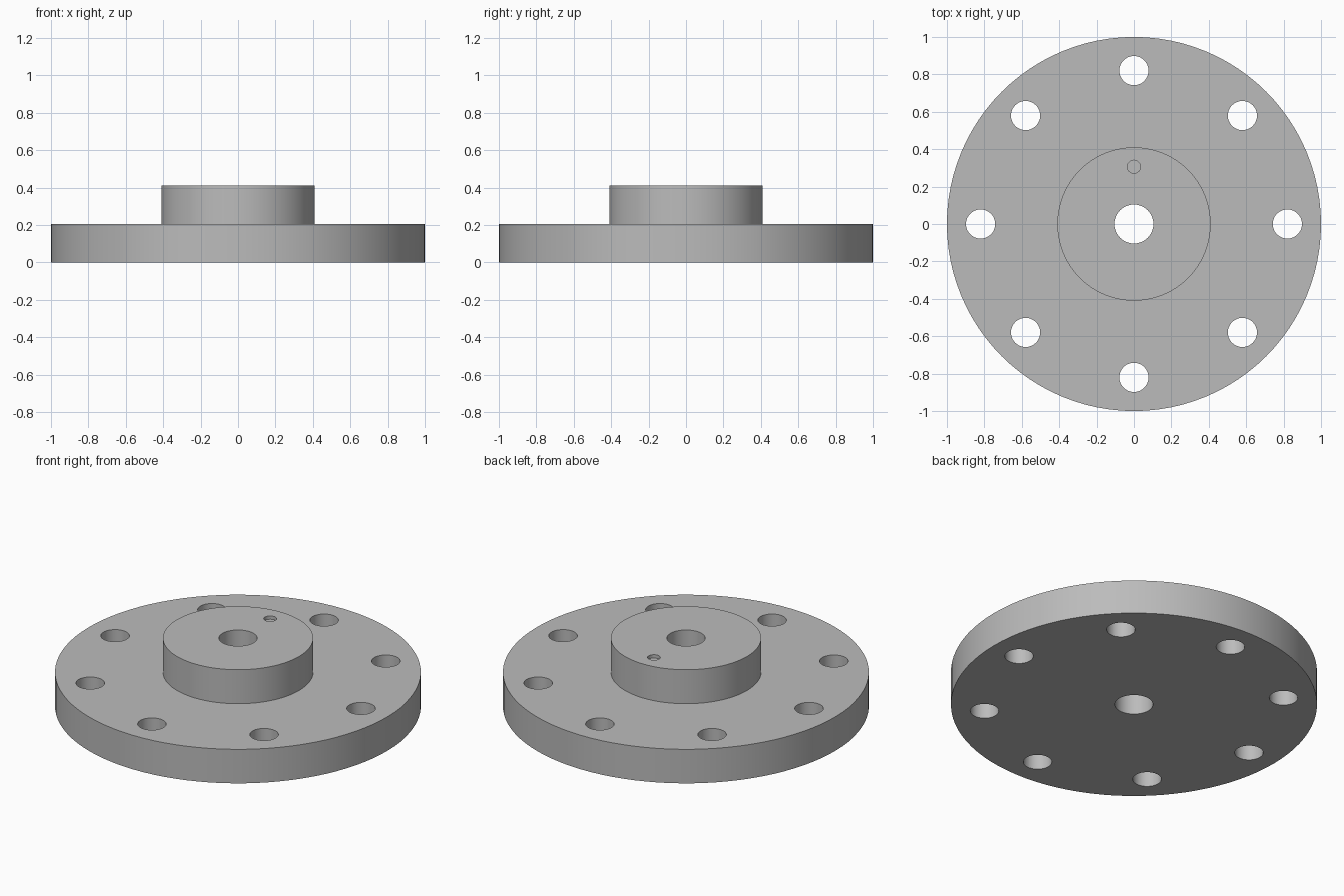
import bpy, bmesh
from math import cos, sin, pi, radians

cube = bpy.data.objects.get("Cube")
if cube:
    bpy.data.objects.remove(cube, do_unlink=True)

PLATE_R, PLATE_TOP = 1.0, 0.205
HUB_R, HUB_TOP = 0.41, 0.41
BORE_R = 0.104
BOLT_R, BOLT_CIRCLE, BOLTS = 0.078, 0.82, 8
PIN_R, PIN_Y, PIN_DEPTH = 0.035, 0.306, 0.02
SEGMENTS = 96

steel = bpy.data.materials.new("plain_grey")
steel.use_nodes = True
grey = (0.5, 0.5, 0.5, 1)
steel.diffuse_color = grey
steel.node_tree.nodes["Principled BSDF"].inputs["Base Color"].default_value = grey


def add_object(name, bm):
    mesh = bpy.data.meshes.new(name)
    bmesh.ops.recalc_face_normals(bm, faces=bm.faces)
    bm.to_mesh(mesh)
    bm.free()
    mesh.materials.append(steel)
    obj = bpy.data.objects.new(name, mesh)
    bpy.context.collection.objects.link(obj)
    return obj


def lathe(name, profile):
    """Turn a closed (radius, height) outline around the z axis."""
    bm = bmesh.new()
    verts = [bm.verts.new((r, 0, z)) for r, z in profile]
    edges = [bm.edges.new((a, b)) for a, b in zip(verts, verts[1:] + verts[:1])]
    bmesh.ops.spin(bm, geom=verts + edges, cent=(0, 0, 0), axis=(0, 0, 1),
                   angle=2 * pi, steps=SEGMENTS, use_merge=True)
    bmesh.ops.remove_doubles(bm, verts=bm.verts, dist=1e-4)
    return add_object(name, bm)


def drill(target, x, y, radius, bottom, top):
    """Cut one round hole through the target."""
    bm = bmesh.new()
    bmesh.ops.create_cone(bm, cap_ends=True, segments=48, radius1=radius,
                          radius2=radius, depth=top - bottom)
    bmesh.ops.translate(bm, verts=bm.verts, vec=(x, y, (top + bottom) / 2))
    cutter = add_object("hole_cutter", bm)
    cutter.hide_render = True
    cut = target.modifiers.new("hole", 'BOOLEAN')
    cut.operation, cut.solver, cut.object = 'DIFFERENCE', 'EXACT', cutter
    bpy.context.view_layer.objects.active = target
    bpy.ops.object.modifier_apply(modifier=cut.name)
    bpy.data.objects.remove(cutter, do_unlink=True)


# Flange plate with raised hub and central bore
flange = lathe("hub_flange", [
    (BORE_R, 0), (PLATE_R, 0), (PLATE_R, PLATE_TOP),
    (HUB_R, PLATE_TOP), (HUB_R, HUB_TOP), (BORE_R, HUB_TOP)])

# Ring of bolt holes
for i in range(BOLTS):
    a = 2 * pi * i / BOLTS
    drill(flange, BOLT_CIRCLE * cos(a), BOLT_CIRCLE * sin(a), BOLT_R, -0.1, 0.3)

# Shallow locating pin hole in the hub face
drill(flange, 0, PIN_Y, PIN_R, HUB_TOP - PIN_DEPTH, HUB_TOP + 0.1)

# Smooth walls, crisp rims
bpy.ops.object.select_all(action='DESELECT')
flange.select_set(True)
bpy.context.view_layer.objects.active = flange
bpy.ops.object.shade_smooth_by_angle(angle=radians(30))
